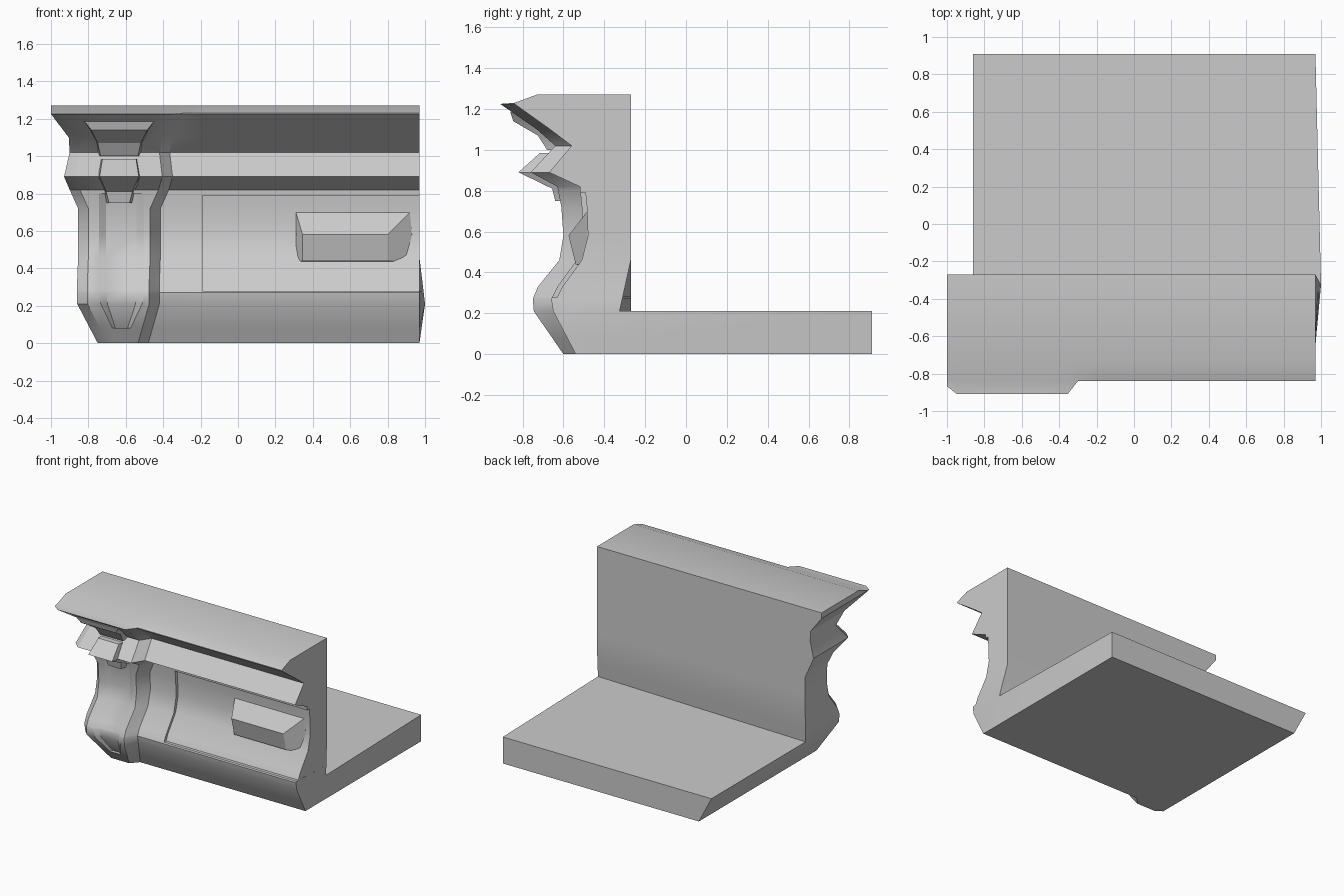
import bpy, bmesh, math

if "Cube" in bpy.data.objects:
    bpy.data.objects.remove(bpy.data.objects["Cube"])

# Profile rows: z, wall front y, pilaster front y, left x, pilaster right x
ROWS = [
    (0.00, -.54, -.60, -.75, -.48),
    (0.21, -.65, -.745, -.86, -.42),
    (0.27, -.66, -.75, -.86, -.42),
    (0.33, -.63, -.725, -.86, -.42),
    (0.46, -.535, -.62, -.855, -.415),
    (0.58, -.505, -.60, -.855, -.415),
    (0.72, -.51, -.61, -.855, -.415),
    (0.82, -.52, -.63, -.90, -.37),
    (0.89, -.67, -.76, -.93, -.35),
    (1.02, -.56, -.64, -.90, -.365),
    (1.10, -.665, -.73, -.905, -.35),
    (1.225, -.84, -.91, -1.0, -.30),
    (1.23, -.84, -.84, -1.0, -.30),
    (1.27, -.73, -.73, -1.0, -.30),
]
PANEL = (0.28, 0.79)
FLUTE = (0.08, 0.80)
FLOOR_Z, BACK_Y, WALL_Y, END_X = 0.21, 0.91, -0.27, 0.97
CENTRE = -0.635


def sample(z):
    for a, b in zip(ROWS, ROWS[1:]):
        if a[0] <= z <= b[0]:
            t = (z - a[0]) / (b[0] - a[0])
            return [p + (q - p) * t for p, q in zip(a, b)]


def finish(bm, name, angle=32):
    bmesh.ops.remove_doubles(bm, verts=bm.verts, dist=1e-4)
    bmesh.ops.recalc_face_normals(bm, faces=bm.faces)
    mesh = bpy.data.meshes.new(name)
    bm.to_mesh(mesh)
    bm.free()
    ob = bpy.data.objects.new(name, mesh)
    bpy.context.collection.objects.link(ob)
    bpy.ops.object.select_all(action='DESELECT')
    ob.select_set(True)
    bpy.context.view_layer.objects.active = ob
    bpy.ops.object.shade_smooth_by_angle(angle=math.radians(angle))


def loft(name, loops, angle=32):
    """Skin a stack of closed loops and cap both ends."""
    bm = bmesh.new()
    rings = [[bm.verts.new(p) for p in loop] for loop in loops]
    for a, b in zip(rings, rings[1:]):
        for i in range(len(a)):
            j = (i + 1) % len(a)
            bm.faces.new((a[i], a[j], b[j], b[i]))
    bm.faces.new(rings[0])
    bm.faces.new(rings[-1])
    finish(bm, name, angle)


def outline(z, upper, panel, flute):
    """Horizontal outline of the wall, with recesses and floor slab."""
    z, ym, yp, xl, xr = sample(z)
    back = WALL_Y if upper else BACK_Y
    t = max(0, (0.46 - z) / 0.25) if z >= FLOOR_Z else z / FLOOR_Z
    corner_y = WALL_Y - .055 * (t if z >= FLOOR_Z else 1)
    corner = (END_X + .03 * t, corner_y)
    w = .12 * max(.4, min(1, .4 + (z - FLUTE[0]) * 4))
    fd = .025 if flute else 0
    pd = .025 if panel else 0
    c = CENTRE + .012
    pts = [(xl, back), (xl, WALL_Y), (xl, yp + .6 * (ym - yp)), (xl + .055, yp),
           (c - w, yp), (c - .68 * w, yp + fd), (c + .68 * w, yp + fd), (c + w, yp),
           (xr - .055, yp), (xr, ym), (-.19, ym), (-.19, ym + pd), (END_X, ym + pd),
           corner, corner if upper else (END_X, BACK_Y)]
    return [(x, y, z) for x, y in pts]


# Moulded wall with corner pilaster, recessed panel and floor slab
levels = sorted({r[0] for r in ROWS} | set(PANEL) | set(FLUTE))
loops = []
for z in levels:
    states = []
    for e in (-1e-6, 1e-6):
        s = (z + e > FLOOR_Z, PANEL[0] < z + e < PANEL[1], FLUTE[0] < z + e < FLUTE[1])
        if s not in states:
            states.append(s)
    loops += [outline(z, *s) for s in states]
loft("moulded_wall_and_floor", loops)


def block(name, sections, back):
    """Symmetric block on the pilaster; sections are z, front y, half width."""
    loft(name, [[(CENTRE - h - .02, back, z), (CENTRE - h, y, z),
                 (CENTRE + h, y, z), (CENTRE + h + .02, back, z)]
                for z, y, h in sections], 25)


# Cornice bracket and keystone
block("cornice_bracket", [(1.185, -.86, .185), (1.14, -.845, .15),
                          (1.07, -.725, .115), (1.0, -.68, .10)], -.58)
block("keystone", [(.985, -.715, .09), (.89, -.82, .105),
                   (.81, -.655, .07), (.75, -.64, .055)], -.56)

# Raised wedge in the recessed panel
loft("panel_wedge", [
    [(.31, -.42, .43), (.96, -.42, .43), (.96, -.42, .70), (.31, -.42, .70)],
    [(.31, -.50, .43), (.94, -.48, .43), (.92, -.483, .70), (.31, -.483, .70)],
    [(.345, -.54, .44), (.80, -.54, .44), (.80, -.575, .58), (.345, -.575, .58)],
], 25)
